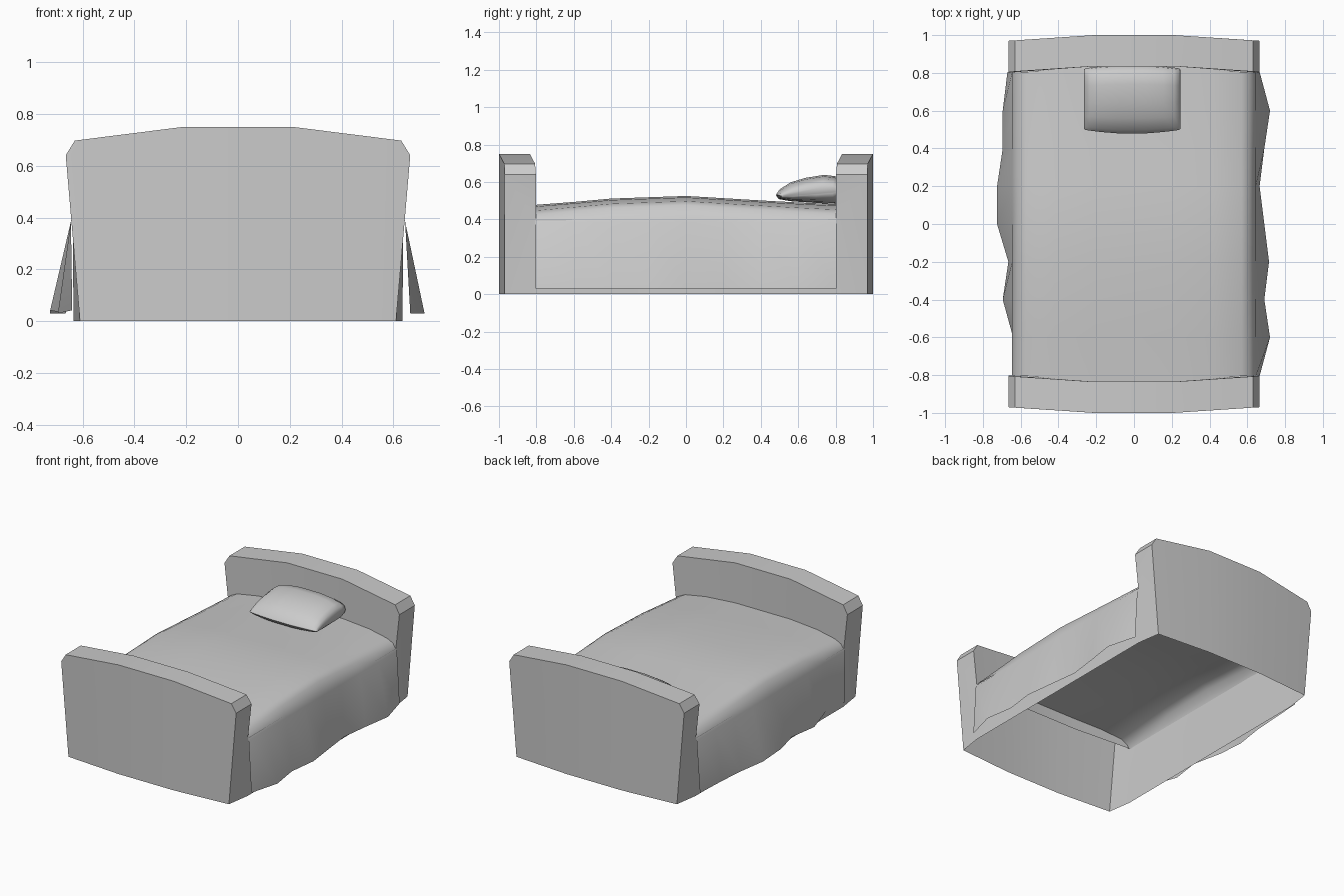
import bpy, bmesh, math

if "Cube" in bpy.data.objects:
    bpy.data.objects.remove(bpy.data.objects["Cube"])


def make_object(name, bm, angle=30):
    bmesh.ops.recalc_face_normals(bm, faces=bm.faces)
    mesh = bpy.data.meshes.new(name)
    bm.to_mesh(mesh)
    bm.free()
    ob = bpy.data.objects.new(name, mesh)
    bpy.context.collection.objects.link(ob)
    bpy.ops.object.select_all(action='DESELECT')
    ob.select_set(True)
    bpy.context.view_layer.objects.active = ob
    bpy.ops.object.shade_smooth_by_angle(angle=math.radians(angle))
    return ob


def loft(bm, rows, closed=False):
    grid = [[bm.verts.new(p) for p in row] for row in rows]
    n = len(grid[0])
    for a, b in zip(grid, grid[1:]):
        for i in range(n if closed else n - 1):
            j = (i + 1) % n
            bm.faces.new((a[i], a[j], b[j], b[i]))
    return grid


# Bed frame: one open-bottomed quarter, mirrored to both boards and sides
bm = bmesh.new()
rim = [(0, .75), (.21, .75), (.63, .697), (.665, .64)]
depth = [(-1, -.835), (-1, -.835), (-.972, -.807), (-.97, -.803)]
outer = [bm.verts.new((x, d[0], z)) for (x, z), d in zip(rim, depth)]
inner = [bm.verts.new((x, d[1], z)) for (x, z), d in zip(rim, depth)]
out_low = [bm.verts.new(p) for p in ((0, -1, 0), (.21, -1, 0), (.61, -.97, 0))]
in_low = [bm.verts.new(p) for p in ((0, -.835, .4), (.21, -.835, .4), (.638, -.803, .4))]
foot = bm.verts.new((.635, -.803, 0))
wall_low = bm.verts.new((.635, 0, 0))
wall_top = bm.verts.new((.638, 0, .4))
for top, low in ((outer, out_low), (inner, in_low)):
    bm.faces.new((low[0], low[1], top[1], top[0]))
    bm.faces.new((low[1], low[2], top[3], top[2], top[1]))
for i in range(3):
    bm.faces.new((outer[i], outer[i + 1], inner[i + 1], inner[i]))
bm.faces.new((out_low[2], foot, in_low[2], outer[3]))
bm.faces.new((outer[3], in_low[2], inner[3]))
bm.faces.new((foot, wall_low, wall_top, in_low[2]))
frame = make_object("bed_frame", bm, 25)
mirror = frame.modifiers.new("Mirror", 'MIRROR')
mirror.use_axis = (True, True, False)

# Blanket: crowned top with hanging, wavy sides
left_hem = [.64, .64, .695, .665, .725, .725, .695, .695, .67]
right_hem = [.665, .72, .69, .715, .69, .665, .69, .72, .665]
crown = [.475, .493, .511, .518, .525, .513, .501, .49, .48]
rows = []
for i in range(9):
    t = -1 + i / 4
    end = .835 if abs(t) == 1 else .8 * abs(t)
    sign = -1 if t < 0 else 1
    edge = .805 if abs(t) == 1 else .8 * abs(t)
    c, s = crown[i], crown[i] - .04
    half = [(.21, c, end), (.42, c - .008, (end + edge) / 2), (.57, s + .012, edge),
            (.615, s - .01, edge), (.645, .385, edge)]
    left = [(-x, sign * y, z) for x, z, y in reversed(half)]
    right = [(x, sign * y, z) for x, z, y in half]
    hem_l = (-left_hem[i], sign * edge, .03 + .012 * (i % 3 == 1))
    hem_r = (right_hem[i], sign * edge, .03)
    rows.append([hem_l] + left + [(0, sign * end, c)] + right + [hem_r])
bm = bmesh.new()
loft(bm, rows)
make_object("blanket", bm, 60)

# Pillow: a rounded side profile lofted across the width
profile = [(.48, .53), (.495, .508), (.56, .497), (.70, .487), (.80, .483), (.835, .51),
           (.842, .56), (.835, .605), (.80, .63), (.74, .638), (.64, .622),
           (.56, .598), (.50, .56)]
stations = [(1, .25, .87), (.97, .5, .9), (.88, .72, .92), (.65, .9, .96), (.3, 1, 1)]
stations = [(-x, h, d) for x, h, d in stations] + stations[::-1]
rows = []
for x, h, d in stations:
    row = []
    for y, z in profile:
        mid = .525 + (y - .48) * .1
        row.append((-.01 + x * .255, .66 + (y - .66) * d, mid + (z - mid) * h))
    rows.append(row)
bm = bmesh.new()
grid = loft(bm, rows, closed=True)
bm.faces.new(grid[0])
bm.faces.new(grid[-1])
make_object("pillow", bm, 60)
